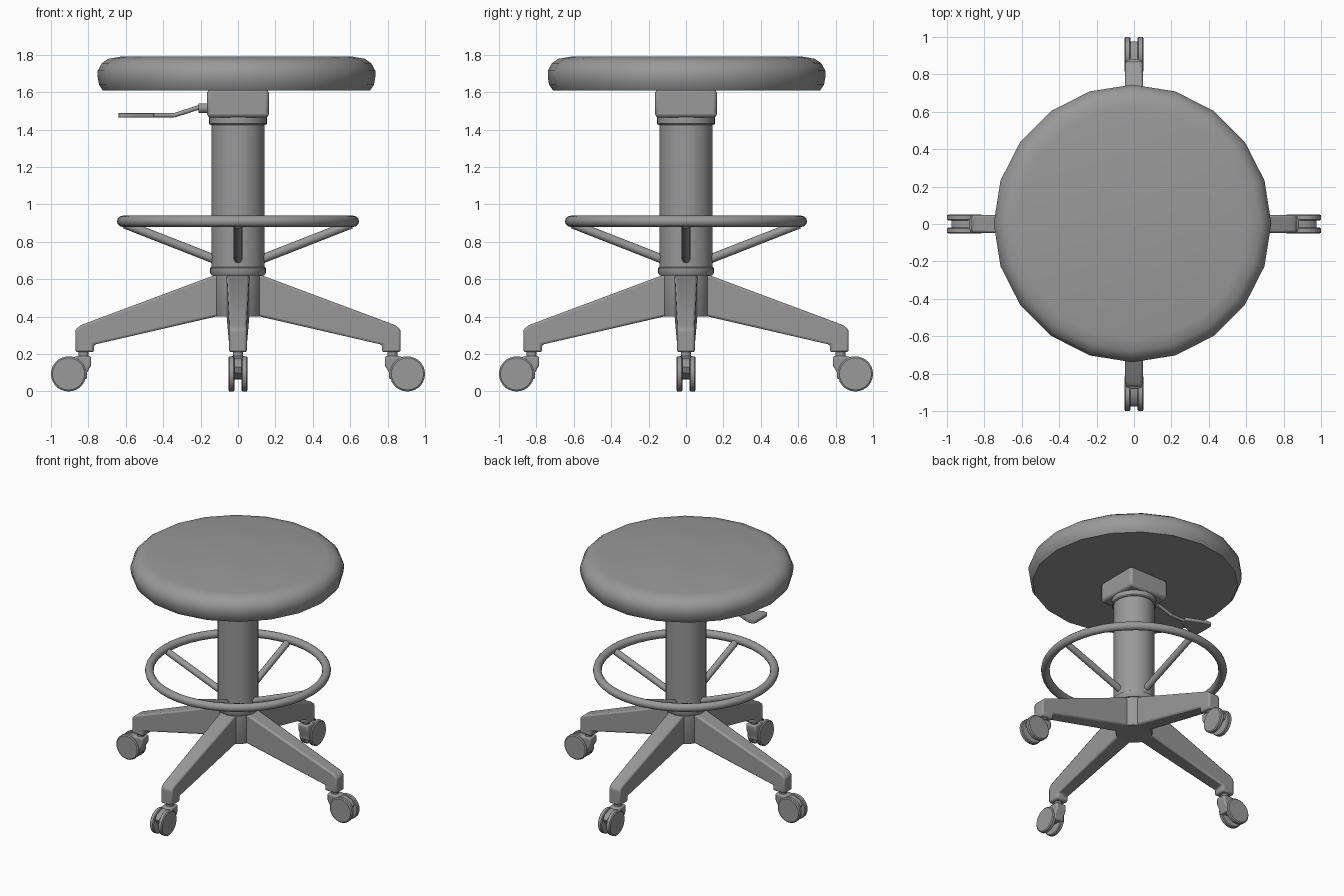
import bpy, bmesh
from math import pi, sin, cos, radians
from mathutils import Vector, Matrix

if "Cube" in bpy.data.objects:
    bpy.data.objects.remove(bpy.data.objects["Cube"], do_unlink=True)

GREY = (0.32, 0.32, 0.32, 1)
grey = bpy.data.materials.new("plain grey")
grey.use_nodes = True
grey.diffuse_color = GREY
grey.node_tree.nodes["Principled BSDF"].inputs["Base Color"].default_value = GREY


def finish(name, bm, matrix=None, bevel=0, angle=35):
    """Turn a bmesh into a shaded object, with an optional rounded edge."""
    if matrix:
        bm.transform(matrix)
    bmesh.ops.recalc_face_normals(bm, faces=bm.faces)
    mesh = bpy.data.meshes.new(name)
    bm.to_mesh(mesh)
    bm.free()
    mesh.materials.append(grey)
    obj = bpy.data.objects.new(name, mesh)
    bpy.context.collection.objects.link(obj)
    if bevel:
        mod = obj.modifiers.new("rounded edges", "BEVEL")
        mod.width, mod.segments, mod.limit_method = bevel, 2, "ANGLE"
        mod.angle_limit = radians(30)
    bpy.ops.object.select_all(action="DESELECT")
    obj.select_set(True)
    bpy.context.view_layer.objects.active = obj
    bpy.ops.object.shade_smooth_by_angle(angle=radians(angle))
    return obj


def lathe(name, profile, sides, matrix=None, angle=35):
    """Closed solid of revolution from (radius, height) points, bottom to top."""
    bm = bmesh.new()
    rings = [[bm.verts.new((r * cos(2 * pi * i / sides), r * sin(2 * pi * i / sides), z))
              for i in range(sides)] for r, z in profile]
    for low, high in zip(rings, rings[1:]):
        for i in range(sides):
            j = (i + 1) % sides
            bm.faces.new((low[i], low[j], high[j], high[i]))
    bm.faces.new(rings[0])
    bm.faces.new(rings[-1])
    return finish(name, bm, matrix, angle=angle)


def slab(name, profile, half_width, matrix=None, bevel=0):
    """Extrude an (x, z) outline across y; half_width may vary along x."""
    bm = bmesh.new()
    sides = [[bm.verts.new((x, s * half_width(x), z)) for x, z in profile] for s in (-1, 1)]
    n = len(profile)
    for i in range(n):
        j = (i + 1) % n
        bm.faces.new((sides[0][i], sides[0][j], sides[1][j], sides[1][i]))
    for side in sides:
        bm.faces.new(side)
    return finish(name, bm, matrix, bevel)


def rod(name, a, b, radius, sides=12):
    a, b = Vector(a), Vector(b)
    turn = (b - a).to_track_quat("Z", "Y").to_matrix().to_4x4()
    return lathe(name, [(radius, 0), (radius, (b - a).length)], sides, Matrix.Translation(a) @ turn)


# Cushion with a rounded rim
lathe("seat_cushion", [(0.715, 1.61), (0.735, 1.64), (0.742, 1.68), (0.742, 1.715),
                       (0.72, 1.755), (0.685, 1.779), (0.62, 1.79)], 20,
      Matrix.Translation((-0.008, 0.003, 0)), 50)

# Mechanism block under the seat
bm = bmesh.new()
bmesh.ops.create_cube(bm, size=1)
finish("seat_block", bm, Matrix.Translation((0, 0, 1.54)) @ Matrix.Diagonal((0.33, 0.33, 0.15, 1)), 0.018)

# Column with its collars and the central hub
lathe("column", [(0.142, 0.65), (0.142, 1.44)], 32)
lathe("top_collar", [(0.147, 1.425), (0.155, 1.432), (0.155, 1.47)], 32)
lathe("hub_collar", [(0.14, 0.62), (0.15, 0.636), (0.15, 0.66), (0.142, 0.665)], 32)
lathe("hub", [(0.125, 0.40), (0.13, 0.41), (0.13, 0.64)], 32)

# Ring-shaped footrest
bm = bmesh.new()
R, TUBE, N, M = 0.617, 0.03, 48, 12
loops = [[bm.verts.new(((R + TUBE * cos(2 * pi * j / M)) * cos(2 * pi * i / N),
                        (R + TUBE * cos(2 * pi * j / M)) * sin(2 * pi * i / N),
                        0.91 + TUBE * sin(2 * pi * j / M))) for j in range(M)] for i in range(N)]
for i in range(N):
    a, b = loops[i], loops[(i + 1) % N]
    for j in range(M):
        k = (j + 1) % M
        bm.faces.new((a[j], b[j], b[k], a[k]))
finish("foot_ring", bm, angle=60)

# Four legs, each with a brace and a twin-wheel caster
LEG = [(0.0, 0.40), (0.12, 0.40), (0.77, 0.25), (0.77, 0.21), (0.87, 0.21),
       (0.87, 0.33), (0.84, 0.355), (0.13, 0.62), (0.0, 0.62)]
HOOD = [(0.785, 0.19), (0.785, 0.14), (0.808, 0.10), (0.808, 0.065), (0.845, 0.065),
        (0.86, 0.10), (0.885, 0.14), (0.885, 0.178), (0.865, 0.19)]
FIN = [(0.82, 0.07), (0.90, 0.07), (0.96, 0.10), (0.975, 0.13), (0.955, 0.16), (0.905, 0.18), (0.82, 0.18)]

for k, side in enumerate(("left", "back", "right", "front")):
    spin = Matrix.Rotation(k * pi / 2, 4, "Z")
    slab(side + "_leg", LEG, lambda x: 0.064 - 0.02 * x, spin, 0.012)
    rod(side + "_brace", spin @ Vector((0.12, 0, 0.705)), spin @ Vector((0.605, 0, 0.895)), 0.024)
    lathe(side + "_caster_stem", [(0.027, 0.17), (0.027, 0.23)], 16,
          spin @ Matrix.Translation((0.825, 0, 0)))
    slab(side + "_caster_hood", HOOD, lambda x: 0.042, spin, 0.01)
    slab(side + "_caster_fin", FIN, lambda x: 0.024, spin)
    for s, label in ((-1, "wheel_a"), (1, "wheel_b")):
        axle = Matrix.Translation((0.906, 0, 0.094)) @ Matrix.Rotation(-s * pi / 2, 4, "X")
        lathe(side + "_" + label, [(0.088, 0.02), (0.094, 0.025), (0.094, 0.046), (0.086, 0.052)],
              28, spin @ axle)

# Height lever on the right side
rod("lever_socket", (-0.16, 0, 1.515), (-0.21, 0, 1.515), 0.026, 16)
path = [(-0.20, 0, 1.522), (-0.34, 0, 1.477), (-0.47, 0, 1.477)]
for n, (a, b) in enumerate(zip(path, path[1:])):
    rod("lever_rod_%d" % (n + 1), a, b, 0.012)
bm = bmesh.new()
half = [(-0.45, 0.03), (-0.53, 0.065), (-0.60, 0.09), (-0.63, 0.085), (-0.64, 0.065)]
outline = half + [(x, -y) for x, y in reversed(half)]
face = bm.faces.new([bm.verts.new((x, y, 1.465)) for x, y in outline])
top = bmesh.ops.extrude_face_region(bm, geom=[face])["geom"]
bmesh.ops.translate(bm, vec=(0, 0, 0.025), verts=[v for v in top if isinstance(v, bmesh.types.BMVert)])
finish("lever_paddle", bm, bevel=0.005)
